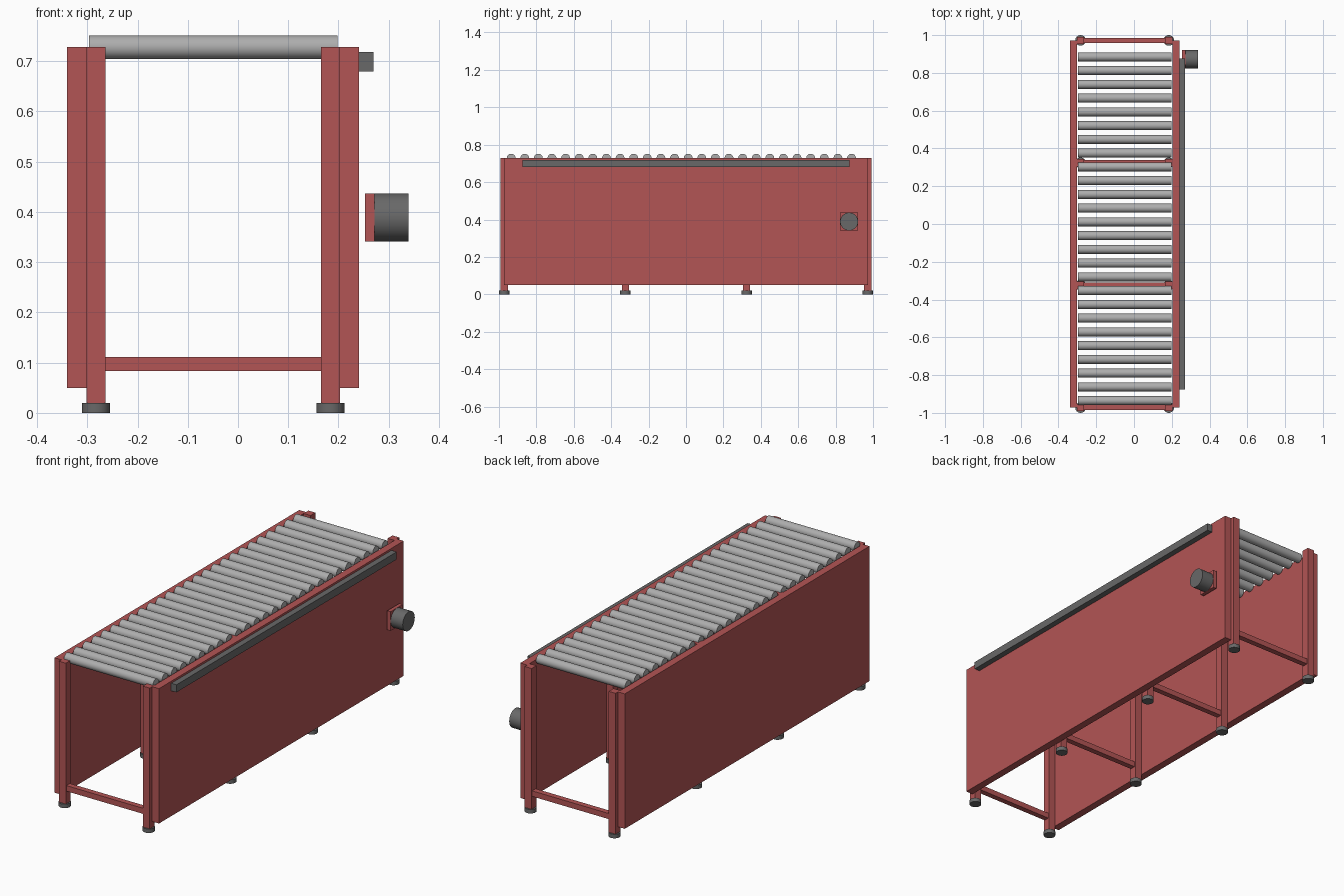
import bpy
import math

cube = bpy.data.objects.get("Cube")
if cube:
    bpy.data.objects.remove(cube, do_unlink=True)


def material(name, color):
    mat = bpy.data.materials.new(name)
    mat.use_nodes = True
    mat.diffuse_color = (*color, 1)
    mat.node_tree.nodes["Principled BSDF"].inputs["Base Color"].default_value = (*color, 1)
    return mat


RED = material("red paint", (0.45, 0.09, 0.09))
STEEL = material("light steel", (0.42, 0.42, 0.42))
DARK = material("dark grey", (0.14, 0.14, 0.14))


def box(name, low, high, mat):
    """Box spanning two opposite corners."""
    center = [(a + b) / 2 for a, b in zip(low, high)]
    bpy.ops.mesh.primitive_cube_add(size=1, location=center)
    obj = bpy.context.object
    obj.name = name
    obj.scale = [b - a for a, b in zip(low, high)]
    bpy.ops.object.transform_apply(location=False, rotation=False, scale=True)
    obj.data.materials.append(mat)
    return obj


def cylinder(name, center, radius, length, mat, along_x=False):
    """Smooth cylinder, upright or lying along x."""
    turn = (0, math.pi / 2, 0) if along_x else (0, 0, 0)
    bpy.ops.mesh.primitive_cylinder_add(vertices=32, radius=radius, depth=length,
                                        location=center, rotation=turn)
    obj = bpy.context.object
    obj.name = name
    obj.data.materials.append(mat)
    bpy.ops.object.shade_smooth_by_angle()
    return obj


TOP = 0.728
MID_X = -0.0495       # centre line of the frame
LEG_X = 0.2335        # leg distance from the centre line
LEG = 0.019           # half leg width
PANEL_IN, PANEL_OUT = 0.2525, 0.2905

# Side panels
for side, sign in (("right", -1), ("left", 1)):
    xs = sorted((MID_X + sign * PANEL_IN, MID_X + sign * PANEL_OUT))
    box(side + "_side_panel", (xs[0], -0.972, 0.05), (xs[1], 0.972, TOP), RED)

# Legs with feet and a low cross bar at each station
for i in range(4):
    y = -0.972 + i * 0.648
    for side, sign in (("right", -1), ("left", 1)):
        x = MID_X + sign * LEG_X
        box(f"{side}_leg_{i + 1}", (x - LEG, y - LEG, 0.02), (x + LEG, y + LEG, TOP), RED)
        cylinder(f"{side}_foot_{i + 1}", (x, y, 0.01), 0.028, 0.02, DARK)
    reach = LEG_X - LEG
    box(f"cross_bar_{i + 1}", (MID_X - reach, y - 0.014, 0.083),
        (MID_X + reach, y + 0.014, 0.111), RED)

# Conveyor rollers
ROLLERS = 26
for i in range(ROLLERS):
    y = -0.935 + i * 1.82 / (ROLLERS - 1)
    cylinder(f"roller_{i + 1}", (MID_X, y, TOP), 0.0235, 0.495, STEEL, along_x=True)

# Rail on the outside of the left panel
box("side_rail", (0.241, -0.875, 0.68), (0.27, 0.875, 0.718), DARK)

# Drive motor on its mounting plate
box("motor_plate", (0.253, 0.824, 0.341), (0.272, 0.92, 0.437), RED)
cylinder("motor", (0.305, 0.872, 0.389), 0.048, 0.068, DARK, along_x=True)
